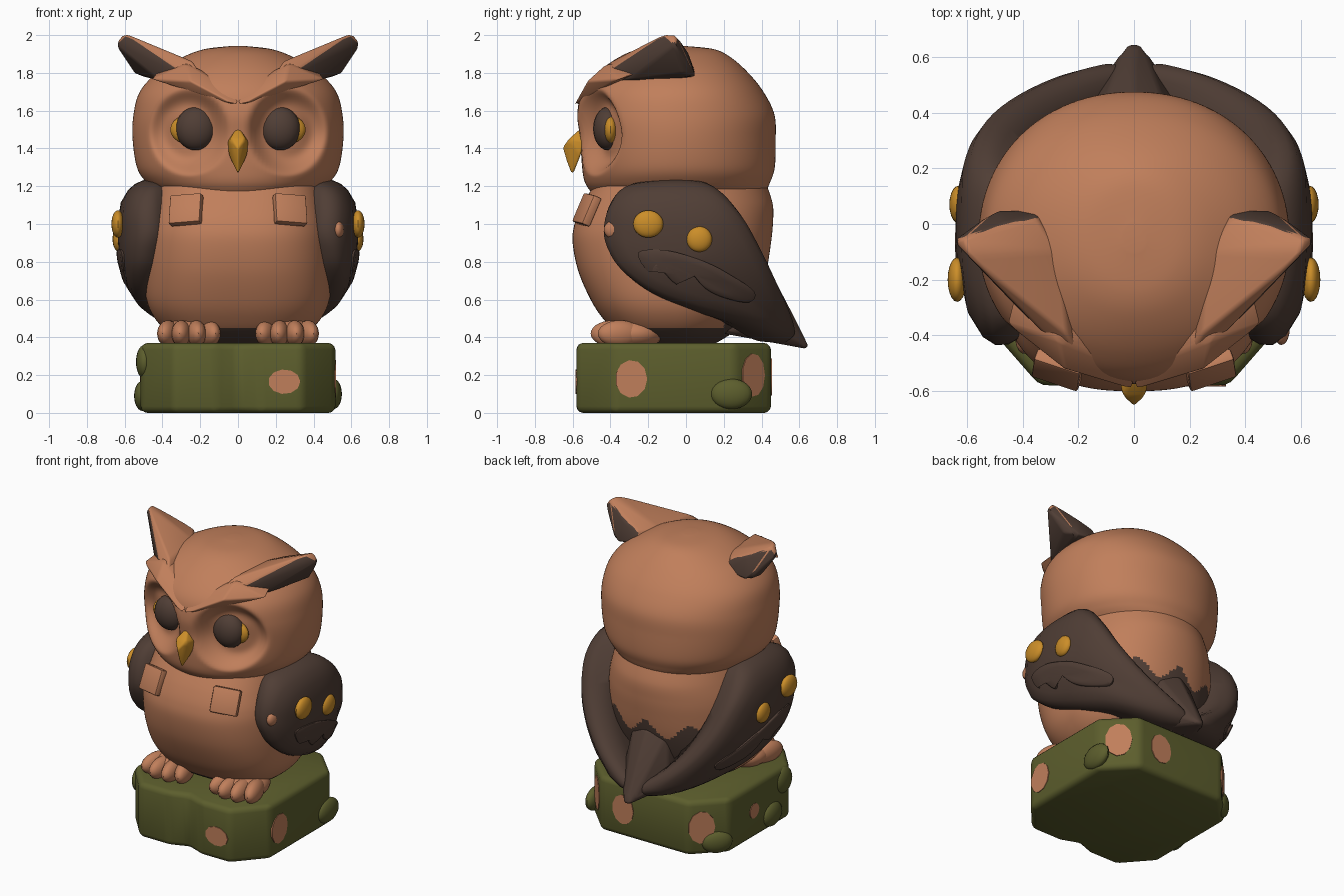
import bpy, bmesh, math
from mathutils import Vector, Matrix

if "Cube" in bpy.data.objects:
    bpy.data.objects.remove(bpy.data.objects["Cube"])

def mat(name, col):
    m = bpy.data.materials.new(name)
    m.diffuse_color = (*col, 1)
    m.use_nodes = True
    m.node_tree.nodes["Principled BSDF"].inputs["Base Color"].default_value = m.diffuse_color
    return m

CLAY = mat("clay brown", (.53, .212, .105))
DARK = mat("dark brown", (.080, .048, .036))
MOSS = mat("moss green", (.108, .112, .026))
GOLD = mat("amber", (.60, .27, .022))

def finish(bm, name, mats, rule=None, angle=35):
    bmesh.ops.recalc_face_normals(bm, faces=bm.faces)
    bm.normal_update()
    if rule:
        for f in bm.faces:
            f.material_index = 1 if rule(f) else 0
    me = bpy.data.meshes.new(name)
    bm.to_mesh(me)
    bm.free()
    for m in mats:
        me.materials.append(m)
    ob = bpy.data.objects.new(name, me)
    bpy.context.collection.objects.link(ob)
    bpy.ops.object.select_all(action='DESELECT')
    ob.select_set(True)
    bpy.context.view_layer.objects.active = ob
    bpy.ops.object.shade_smooth_by_angle(angle=math.radians(angle))
    return ob

def smooth(pts, n=4, closed=True):
    """Spline through the points."""
    out, m = [], len(pts)
    for i in range(m if closed else m - 1):
        a, b, c, d = (Vector(pts[(i + k) % m if closed else min(max(i + k, 0), m - 1)]) for k in (-1, 0, 1, 2))
        for k in range(n):
            t = k / n
            out.append(.5 * (2 * b + (c - a) * t + (2 * a - 5 * b + 4 * c - d) * t * t
                             + (3 * b - a - 3 * c + d) * t ** 3))
    return out if closed else out + [Vector(pts[-1])]

def loft(profile, sub, seg, power):
    """Rings from (z, half width, front y, back y), superellipse section."""
    bm = bmesh.new()
    rings, cy = [], -.06
    for z, hx, yf, yb in smooth(profile, sub, False):
        ring = []
        for i in range(seg):
            t = math.tau * i / seg
            c, s = math.cos(t), math.sin(t)
            e = 2 / (power if s < 0 else 2.1)
            x = hx * math.copysign(abs(c) ** e, c)
            y = (yb - cy if s > 0 else cy - yf) * math.copysign(abs(s) ** e, s)
            ring.append(bm.verts.new((x, cy + y, z)))
        rings.append(ring)
    for a, b in zip(rings, rings[1:]):
        for i in range(seg):
            j = (i + 1) % seg
            bm.faces.new((a[i], a[j], b[j], b[i]))
    bm.faces.new(rings[0])
    bm.faces.new(rings[-1])
    return bm

def hull(name, pts, mats, rule=None, bevel=.02, side=1):
    bm = bmesh.new()
    for x, y, z in pts:
        bm.verts.new((x * side, y, z))
    bmesh.ops.convex_hull(bm, input=bm.verts)
    bmesh.ops.delete(bm, geom=[v for v in bm.verts if not v.link_faces], context='VERTS')
    bmesh.ops.dissolve_limit(bm, angle_limit=.1, verts=bm.verts, edges=bm.edges)
    bmesh.ops.bevel(bm, geom=bm.edges[:], offset=bevel, segments=3, profile=.5,
                    affect='EDGES', clamp_overlap=True)
    return finish(bm, name, mats, rule, 50)

def ball(name, loc, rad, m, taper=0, turn=0):
    bm = bmesh.new()
    bmesh.ops.create_uvsphere(bm, u_segments=20, v_segments=14, radius=1)
    for v in bm.verts:
        k = 1 + taper * v.co.z
        v.co = Vector((v.co.x * k * rad[0], v.co.y * k * rad[1], v.co.z * rad[2]))
    bm.transform(Matrix.Translation(loc) @ Matrix.Rotation(turn, 4, 'Z'))
    return finish(bm, name, [m])

def patch(name, loc, deg, w, h):
    """Thin oval plate on a base wall whose outward direction is deg."""
    bm = bmesh.new()
    bmesh.ops.create_cone(bm, cap_ends=True, segments=11, radius1=1, radius2=1, depth=.009)
    bm.transform(Matrix.Translation(loc) @ Matrix.Rotation(math.radians(deg), 4, 'Z')
                 @ Matrix.Rotation(math.pi / 2, 4, 'Y') @ Matrix.Diagonal((h, w, 1, 1)))
    finish(bm, name, [CLAY])

# mossy base block
half = [(0, -.535), (.12, -.58), (.34, -.58), (.515, -.38), (.515, .26), (.33, .45)]
outline = half + [(-x, y) for x, y in reversed(half[1:])]
bm = bmesh.new()
f = bm.faces.new([bm.verts.new((x, y, 0)) for x, y in outline])
top = bmesh.ops.extrude_face_region(bm, geom=[f])['geom']
bmesh.ops.translate(bm, vec=(0, 0, .37), verts=[g for g in top if isinstance(g, bmesh.types.BMVert)])
bmesh.ops.bevel(bm, geom=bm.edges[:], offset=.035, segments=3, profile=.5, affect='EDGES')
finish(bm, "base_block", [MOSS], None, 40)
for loc, r in [((.505, .24, .1), (.045, .11, .08)), ((-.495, -.33, .27), (.045, .09, .09)),
               ((-.505, -.2, .09), (.045, .1, .08))]:
    ball("moss_lump", loc, r, MOSS)
ball("moss_lump", (-.45, .31, .08), (.045, .1, .075), MOSS, 0, math.radians(-45))
for loc, d, w, h in [((.245, -.58, .165), -90, .085, .065), ((.515, -.29, .18), 0, .085, .1),
                     ((.422, .355, .2), 45, .085, .115), ((.16, .45, .19), 90, .08, .1),
                     ((-.39, .388, .19), 135, .085, .11), ((-.515, 0, .19), 180, .05, .05)]:
    patch("base_patch", loc, d, w, h)

# body, with dark underside and jagged dark rump
def rump(f):
    c = f.calc_center_median()
    jag = abs((c.x / .14) % 2 - 1)
    return c.z < .45 or (c.y > .2 and c.z < .72 + .13 * jag)
bm = loft([(.37, .25, -.25, .16), (.42, .36, -.36, .24), (.5, .44, -.44, .33), (.6, .485, -.505, .38),
           (.75, .5, -.57, .425), (.9, .5, -.6, .45), (1.0, .49, -.59, .46), (1.1, .465, -.55, .46),
           (1.2, .44, -.49, .43)], 10, 140, 2.6)
finish(bm, "body", [CLAY, DARK], rump)

# head with two hollow eye sockets
bm = loft([(1.165, .42, -.5, .42), (1.22, .485, -.535, .445), (1.3, .535, -.55, .47), (1.45, .558, -.56, .475),
           (1.58, .553, -.575, .468), (1.7, .52, -.55, .41), (1.8, .43, -.47, .33), (1.88, .3, -.36, .24),
           (1.925, .18, -.25, .15), (1.942, .04, -.1, 0)], 9, 160, 2.05)
for v in bm.verts:
    if v.co.y < -.15:
        d = (abs(abs(v.co.x) - .26) / .22) ** 2 + (abs(v.co.z - 1.49) / .24) ** 2
        t = min(1, max(0, (1 - d) / .75))
        v.co.y += .1 * t * t * (3 - 2 * t)
finish(bm, "head", [CLAY], None, 60)
hull("beak", [(0, -.54, 1.52), (.055, -.54, 1.44), (-.055, -.54, 1.44), (.04, -.62, 1.45), (-.04, -.62, 1.45),
              (0, -.655, 1.4), (0, -.62, 1.28), (0, -.6, 1.26), (.05, -.56, 1.36), (-.05, -.56, 1.36)],
     [GOLD], None, .01)

# wing outlines (y, z) wrapped around the body
def wing(name, pts, layers, side, lift=0):
    pts = smooth(pts)
    mid = sum(pts, Vector((0, 0))) / len(pts)
    bm = bmesh.new()
    rings = []
    for size, sink in layers:
        ring = []
        for p in pts:
            y, z = mid + (p - mid) * size
            e = 2.5 if y < 0 else 2.15
            x = .64 * max(0, 1 - (min(abs(y), .655) / .66) ** e) ** (1 / e)
            x -= .7 * max(0, .95 - z) ** 2 + 1.5 * max(0, z - 1) ** 2
            k = 1 - (sink - lift) / .64
            ring.append(bm.verts.new((side * max(.02, x) * k, y * k, z)))
        rings.append(ring)
    n = len(pts)
    for a, b in zip(rings, rings[1:]):
        for i in range(n):
            bm.faces.new((a[i], a[(i + 1) % n], b[(i + 1) % n], b[i]))
    bm.faces.new(rings[0])
    bm.faces.new(rings[-1])
    finish(bm, name, [DARK], None, 60)

WING = [(-.49, .97), (-.46, 1.1), (-.37, 1.2), (-.2, 1.23), (0, 1.235), (.17, 1.2), (.32, 1.06), (.43, .88),
        (.54, .66), (.625, .47), (.63, .38), (.53, .38), (.3, .47), (.05, .54), (-.2, .63), (-.38, .75), (-.46, .86)]
FEATHER = [(-.25, .85), (-.2, .75), (-.16, .79), (-.05, .68), (.01, .75), (.1, .66), (.2, .61), (.33, .585),
           (.36, .64), (.25, .72), (.1, .8), (-.1, .86)]
for s in (1, -1):
    wing("wing", WING, [(.98, .2), (1, .1), (.985, .065), (.94, .03), (.86, .01), (.7, 0), (.4, 0), (.05, 0)], s)
    wing("wing_feathers", FEATHER, [(1, .04), (1, .005), (.93, 0), (.6, -.002), (.1, -.002)], s, .012)
    ball("wing_stud", (s * .636, -.2, 1.0), (.034, .08, .072), GOLD)
    ball("wing_stud", (s * .63, .07, .92), (.034, .068, .068), GOLD)

    # eyes: dark ball with amber rim on the outer side
    ball("eye", (s * .222, -.412, 1.505), (.108, .08, .115), DARK)
    ball("eye_rim", (s * .268, -.4, 1.5), (.09, .04, .075), GOLD)

    # brow ridge and horn-like ear tuft with dark outer and back sides
    hull("brow", [(0, -.6, 1.62), (0, -.53, 1.69), (.25, -.525, 1.755), (.27, -.42, 1.85), (.25, -.3, 1.84),
                  (0, -.4, 1.72), (.46, -.36, 1.765), (.42, -.2, 1.82)], [CLAY], None, .012, s)
    hull("ear_tuft", [(.15, -.54, 1.72), (.22, -.50, 1.755), (.24, -.40, 1.86), (.59, -.12, 2.005),
                      (.61, -.05, 2.0), (.65, -.06, 1.95), (.55, -.02, 1.8), (.5, .05, 1.78), (.34, .05, 1.8),
                      (.27, -.1, 1.87), (.35, .02, 1.88), (.46, .01, 1.91), (.42, -.3, 1.76)],
         [CLAY, DARK], lambda f: f.normal.z < .25 or (f.normal.y > .75 and f.calc_center_median().x * s < .56), .015, s)

    # collar tabs on the chest
    bm = bmesh.new()
    bmesh.ops.create_cube(bm, size=1)
    bm.transform(Matrix.Translation((s * .275, -.525, 1.075)) @ Matrix.Rotation(s * .35, 4, 'Z')
                 @ Matrix.Rotation(-.4, 4, 'X') @ Matrix.Rotation(s * .08, 4, 'Y') @ Matrix.Diagonal((.175, .05, .165, 1)))
    bmesh.ops.bevel(bm, geom=bm.edges[:], offset=.01, segments=2, profile=.5, affect='EDGES')
    finish(bm, "collar_tab", [CLAY])

    # feet
    ball("foot", (s * .26, -.28, .42), (.145, .16, .085), CLAY)
    for x, y, a in [(.15, -.36, -.25), (.22, -.385, -.08), (.3, -.385, .08), (.37, -.35, .25)]:
        ball("toe", (s * x, y, .42), (.052, .12, .07), CLAY, 0, s * a)
ball("wing_patch", (.53, -.375, .97), (.03, .06, .05), CLAY)

# tail
hull("tail", [(-.13, .38, .76), (.13, .38, .76), (0, .44, .77), (-.17, .44, .46), (.17, .44, .46), (0, .57, .52),
              (.035, .635, .36), (-.035, .635, .36), (0, .66, .335), (-.2, .2, .42), (.2, .2, .42), (0, .4, .4)],
     [DARK], None, .02)
